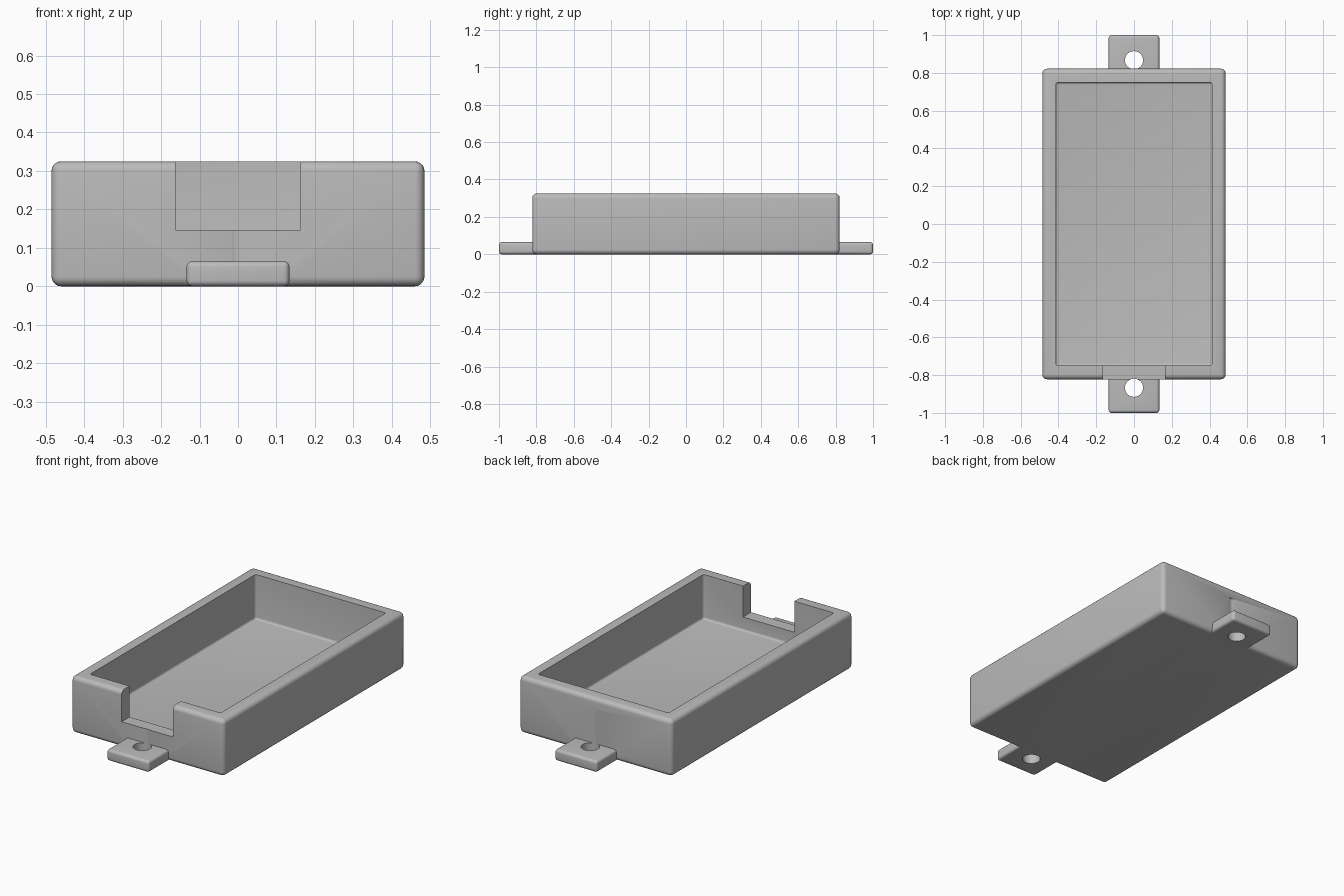
import bpy
import bmesh
from mathutils import Matrix, Vector

cube = bpy.data.objects.get("Cube")
if cube:
    bpy.data.objects.remove(cube, do_unlink=True)

grey = bpy.data.materials.new("plain grey plastic")
GREY = (0.5, 0.5, 0.5, 1)
grey.diffuse_color = GREY
grey.use_nodes = True
for node in grey.node_tree.nodes:
    if node.type == 'BSDF_PRINCIPLED':
        node.inputs["Base Color"].default_value = GREY


def finish(name, bm):
    mesh = bpy.data.meshes.new(name)
    bm.to_mesh(mesh)
    bm.free()
    mesh.materials.append(grey)
    obj = bpy.data.objects.new(name, mesh)
    bpy.context.collection.objects.link(obj)
    return obj


def box(name, low, high, radius=0):
    """Box between two corners, with optionally rounded edges."""
    low, high = Vector(low), Vector(high)
    bm = bmesh.new()
    bmesh.ops.create_cube(bm, size=1, matrix=Matrix.Translation((low + high) / 2)
                          @ Matrix.Diagonal((high - low).to_4d()))
    if radius:
        bmesh.ops.bevel(bm, geom=bm.edges[:], offset=radius, segments=5,
                        profile=0.5, affect='EDGES')
    return finish(name, bm)


def drill(name, y, radius, low, high):
    bm = bmesh.new()
    bmesh.ops.create_cone(bm, cap_ends=True, segments=64, radius1=radius,
                          radius2=radius, depth=high - low,
                          matrix=Matrix.Translation((0, y, (low + high) / 2)))
    return finish(name, bm)


def combine(target, tool, operation):
    """Apply a boolean and discard the tool."""
    tool.hide_render = True
    mod = target.modifiers.new(operation.lower(), 'BOOLEAN')
    mod.operation = operation
    mod.solver = 'EXACT'
    mod.object = tool
    bpy.context.view_layer.objects.active = target
    bpy.ops.object.modifier_apply(modifier=mod.name)
    bpy.data.objects.remove(tool, do_unlink=True)


X, Y, TOP = 0.485, 0.822, 0.325
FLOOR = 0.07

# Rounded tray body with the mounting tabs at both ends
tray = box("tray", (-X, -Y, 0), (X, Y, TOP), 0.025)
tabs = box("mounting_tabs", (-0.134, -1, 0), (0.134, 1, 0.065), 0.015)
combine(tray, tabs, 'UNION')

# Open cavity
combine(tray, box("cavity", (-0.414, -0.75, FLOOR), (0.414, 0.75, 0.5), 0.012),
        'DIFFERENCE')

# Cable notch in the front wall
combine(tray, box("front_notch", (-0.163, -0.95, 0.147), (0.163, -0.7, 0.5)),
        'DIFFERENCE')

# Screw holes, which graze the end walls
for side in (-1, 1):
    combine(tray, drill("screw_hole", side * 0.867, 0.048, -0.1, 0.26),
            'DIFFERENCE')

# Smooth rounded edges, keeping the cut edges crisp
bpy.ops.object.select_all(action='DESELECT')
tray.select_set(True)
bpy.context.view_layer.objects.active = tray
bpy.ops.object.shade_smooth_by_angle(angle=0.52)
